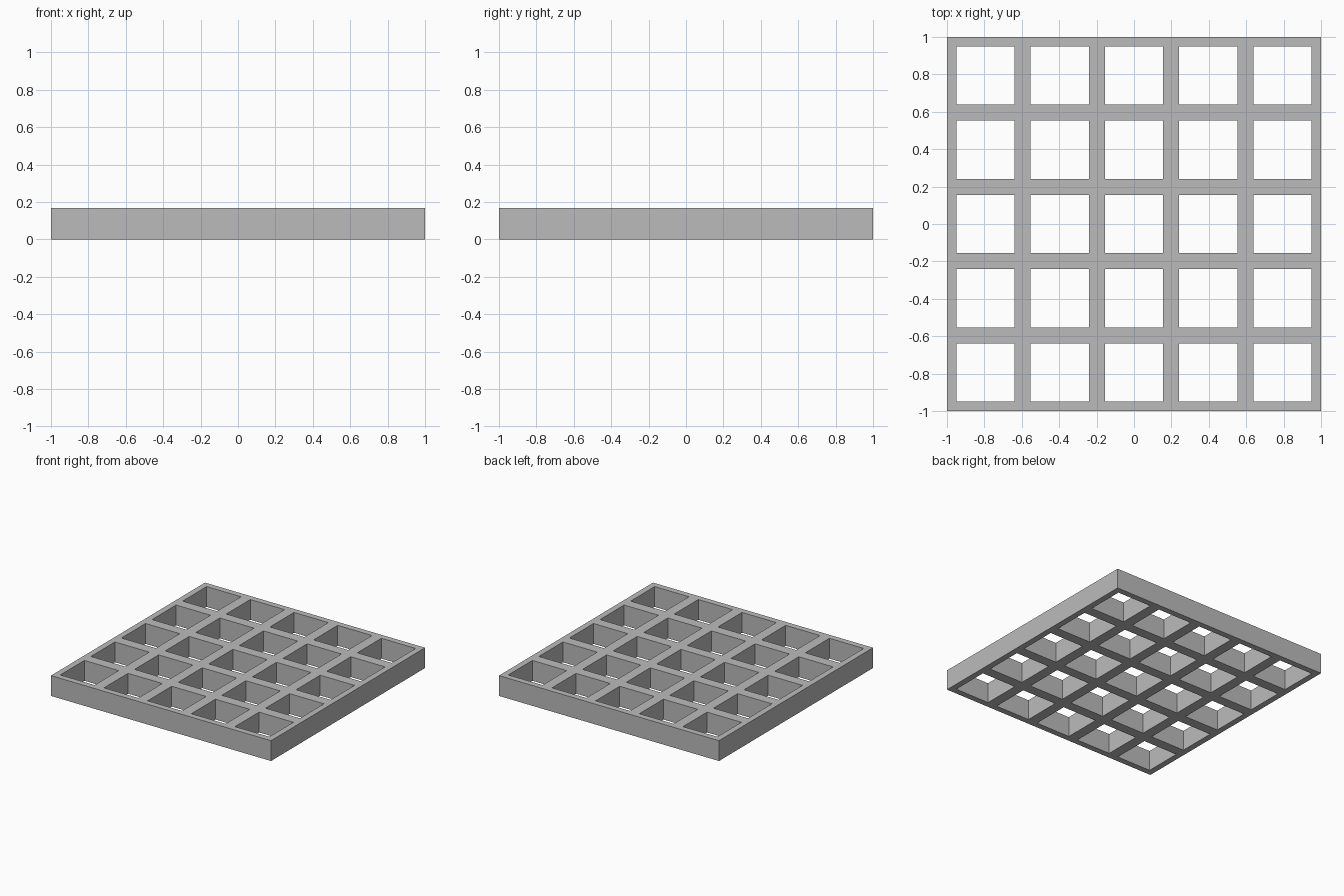
import bpy
import bmesh

CELLS = 5        # openings per side
PITCH = 0.397    # distance between opening centres
HOLE = 0.312     # opening width
HEIGHT = 0.167

cube = bpy.data.objects.get("Cube")
if cube:
    bpy.data.objects.remove(cube, do_unlink=True)

# Plain grey material
grey = bpy.data.materials.new("plain_grey")
grey.use_nodes = True
colour = (0.5, 0.5, 0.5, 1)
grey.diffuse_color = colour
grey.node_tree.nodes["Principled BSDF"].inputs["Base Color"].default_value = colour

# Grid lines: outer rim and both edges of every opening
lines = [-1.0]
for i in range(CELLS):
    centre = (i - (CELLS - 1) / 2) * PITCH
    lines += [centre - HOLE / 2, centre + HOLE / 2]
lines.append(1.0)

# Flat lattice, leaving the openings empty
bm = bmesh.new()
verts = [[bm.verts.new((x, y, 0)) for y in lines] for x in lines]
for i in range(len(lines) - 1):
    for j in range(len(lines) - 1):
        if not (i % 2 and j % 2):
            bm.faces.new((verts[i][j], verts[i + 1][j],
                          verts[i + 1][j + 1], verts[i][j + 1]))

# Raise the lattice into a solid grate
top = bmesh.ops.extrude_face_region(bm, geom=bm.faces[:], use_keep_orig=True)
raised = [g for g in top["geom"] if isinstance(g, bmesh.types.BMVert)]
bmesh.ops.translate(bm, verts=raised, vec=(0, 0, HEIGHT))
bmesh.ops.recalc_face_normals(bm, faces=bm.faces[:])

mesh = bpy.data.meshes.new("grate")
bm.to_mesh(mesh)
bm.free()
mesh.materials.append(grey)
grate = bpy.data.objects.new("grate", mesh)
bpy.context.scene.collection.objects.link(grate)
